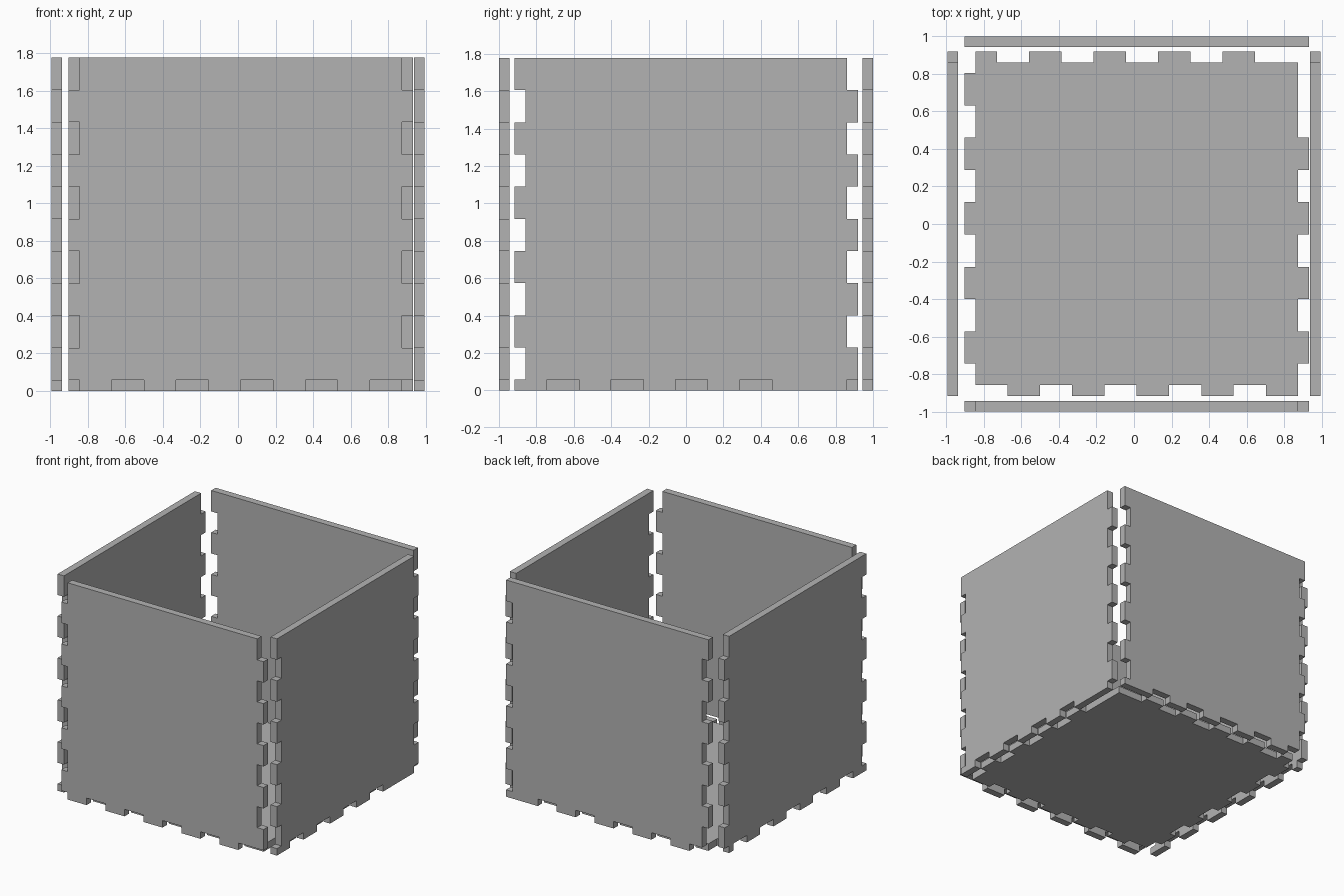
import bpy, bmesh
from mathutils import Vector

if "Cube" in bpy.data.objects:
    bpy.data.objects.remove(bpy.data.objects["Cube"], do_unlink=True)

T = 0.0575            # board thickness
F = 0.172             # finger width
W = 10 * F + 2 * T    # board width
H = 10 * F + T        # wall height
X0, Y0 = -0.903, -0.916
OUT_X, OUT_Y = 0.995 - T / 2, 1 - T / 2
X, Y, Z = Vector((1, 0, 0)), Vector((0, 1, 0)), Vector((0, 0, 1))

grey = bpy.data.materials.new("board_grey")
grey.use_nodes = True
grey.diffuse_color = (0.45, 0.45, 0.45, 1)
grey.node_tree.nodes["Principled BSDF"].inputs["Base Color"].default_value = grey.diffuse_color


def panel(name, origin, u_axis, v_axis, height, notches):
    """Flat board with rectangular notches (u0, v0, u1, v1) cut from it."""
    def levels(size, i):
        return sorted({round(c, 5) for n in notches for c in (n[i], n[i + 2])}
                      | {0, round(size, 5)})
    us, vs = levels(W, 0), levels(height, 1)
    bm = bmesh.new()
    grid = [[bm.verts.new(Vector(origin) + u_axis * u + v_axis * v) for v in vs] for u in us]
    for i in range(len(us) - 1):
        for j in range(len(vs) - 1):
            u, v = (us[i] + us[i + 1]) / 2, (vs[j] + vs[j + 1]) / 2
            if not any(a < u < c and b < v < d for a, b, c, d in notches):
                bm.faces.new((grid[i][j], grid[i + 1][j], grid[i + 1][j + 1], grid[i][j + 1]))
    bmesh.ops.delete(bm, geom=[v for v in bm.verts if not v.link_faces], context='VERTS')
    bmesh.ops.dissolve_limit(bm, angle_limit=0.01, verts=bm.verts[:], edges=bm.edges[:])
    mesh = bpy.data.meshes.new(name)
    bm.to_mesh(mesh)
    bm.free()
    mesh.materials.append(grey)
    obj = bpy.data.objects.new(name, mesh)
    bpy.context.collection.objects.link(obj)
    solid = obj.modifiers.new("thickness", 'SOLIDIFY')
    solid.thickness, solid.offset = T, 0


def low(start, count):
    """Notches along the low v edge."""
    return [(start + 2 * i * F, 0, start + (2 * i + 1) * F, T) for i in range(count)]


def upright(right, start, count=5):
    """Notches along a vertical edge."""
    a = W - T if right else 0
    return [(a, start + 2 * i * F, a + T, start + (2 * i + 1) * F) for i in range(count)]


left_corner, right_corner = (0, 0, T, T), (W - T, 0, W, T)

# Front and back walls
panel("front_wall", (X0, -OUT_Y, 0), X, Z, H,
      upright(False, T + F) + upright(True, T + F) + low(T + F, 5) + [left_corner, right_corner])
panel("back_wall", (X0, OUT_Y, 0), X, Z, H,
      upright(False, T) + upright(True, T) + low(0, 5))

# Side walls
for name, x, count in (("left_wall", OUT_X, 4), ("right_wall", -OUT_X, 5)):
    panel(name, (x, Y0, 0), Y, Z, H,
          upright(False, T) + upright(True, T + F) + low(F, count) + [right_corner])

# Floor, with fingers on all four edges
back_notches = [(a, W - T, c, W) for a, b, c, d in low(F, 4)]
panel("floor", (X0, Y0, T / 2), X, Y, W,
      low(T, 5) + back_notches + upright(False, 0) + upright(True, 0, 4)
      + [(9 * F, W - T, W, W), (0, 10 * F, T, W), (W - T, 8 * F, W, W)])
